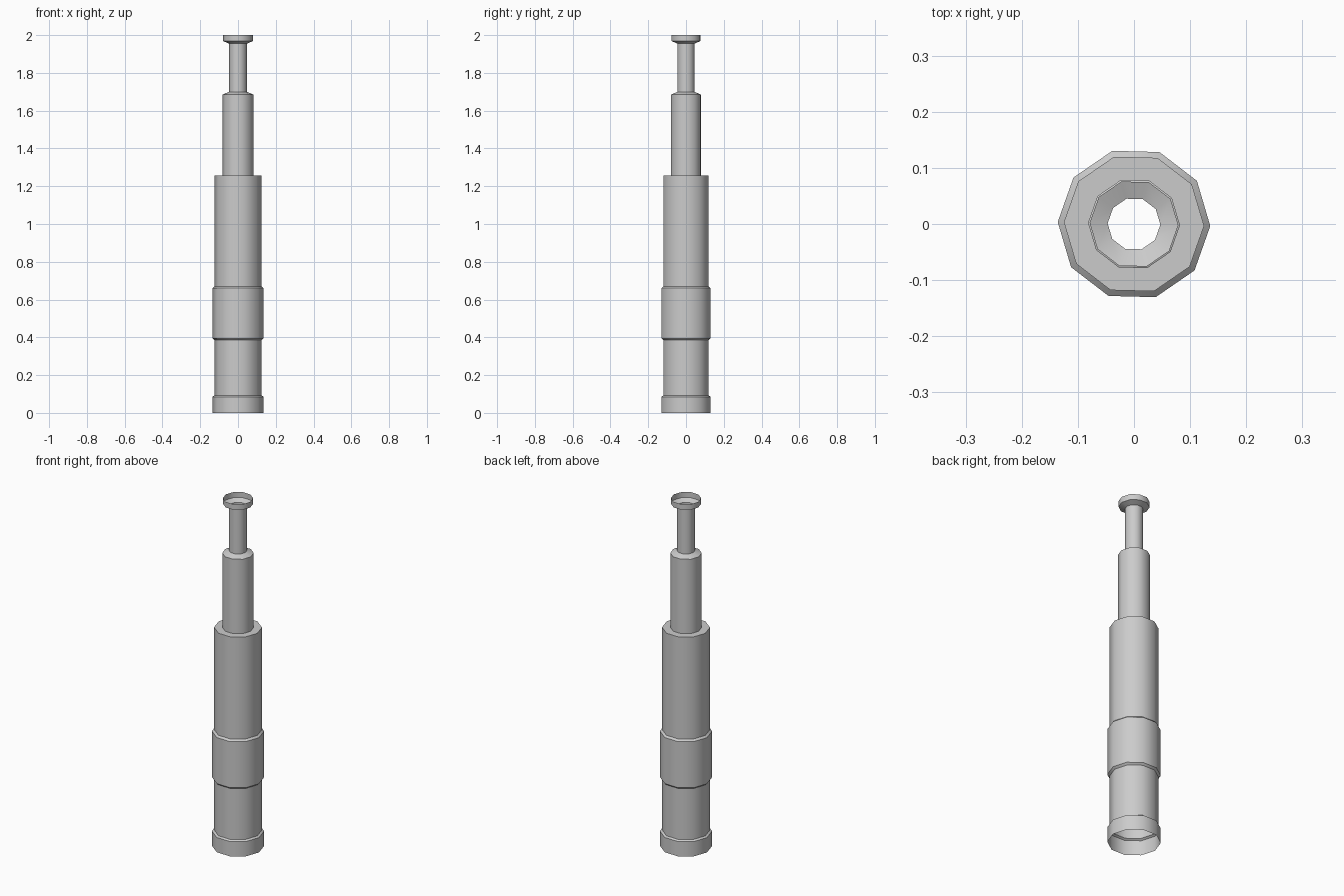
import bpy, bmesh, math

cube = bpy.data.objects.get("Cube")
if cube:
    bpy.data.objects.remove(cube, do_unlink=True)

SIDES = 10
TURN = math.radians(-1.5)

grey = bpy.data.materials.new("Plain grey")
grey.use_nodes = True
grey.diffuse_color = (0.6, 0.6, 0.6, 1)
grey.node_tree.nodes["Principled BSDF"].inputs["Base Color"].default_value = (0.6, 0.6, 0.6, 1)


def tube(name, profile):
    """Open ten-sided tube swept from (radius, height) points, bottom to top."""
    bm = bmesh.new()
    rings = []
    for radius, height in profile:
        angles = [TURN + math.tau * i / SIDES for i in range(SIDES)]
        rings.append([bm.verts.new((radius * math.cos(a), radius * math.sin(a), height))
                      for a in angles])
    for low, high in zip(rings, rings[1:]):
        for i in range(SIDES):
            j = (i + 1) % SIDES
            bm.faces.new((low[i], low[j], high[j], high[i]))
    mesh = bpy.data.meshes.new(name)
    bm.to_mesh(mesh)
    bm.free()
    mesh.materials.append(grey)
    obj = bpy.data.objects.new(name, mesh)
    bpy.context.collection.objects.link(obj)
    bpy.ops.object.select_all(action="DESELECT")
    obj.select_set(True)
    bpy.context.view_layer.objects.active = obj
    bpy.ops.object.shade_smooth_by_angle(angle=math.radians(40))


# Wide end ring, open at the bottom
tube("lens_rim", [(0.136, 0), (0.136, 0.085), (0.125, 0.092)])
# Wide barrel, split by the raised grip
tube("lower_barrel", [(0.125, 0.092), (0.125, 0.385)])
tube("grip_collar", [(0.125, 0.385), (0.136, 0.395), (0.136, 0.66), (0.125, 0.67)])
tube("main_barrel", [(0.125, 0.67), (0.125, 1.257), (0.082, 1.257)])
# Narrower drawn-out sections
tube("middle_tube", [(0.082, 1.257), (0.082, 1.685), (0.047, 1.70)])
tube("eyepiece_tube", [(0.047, 1.70), (0.047, 1.955)])
# Flared open cup at the top
tube("eyepiece_cup", [(0.047, 1.955), (0.079, 1.968), (0.079, 2.0)])
